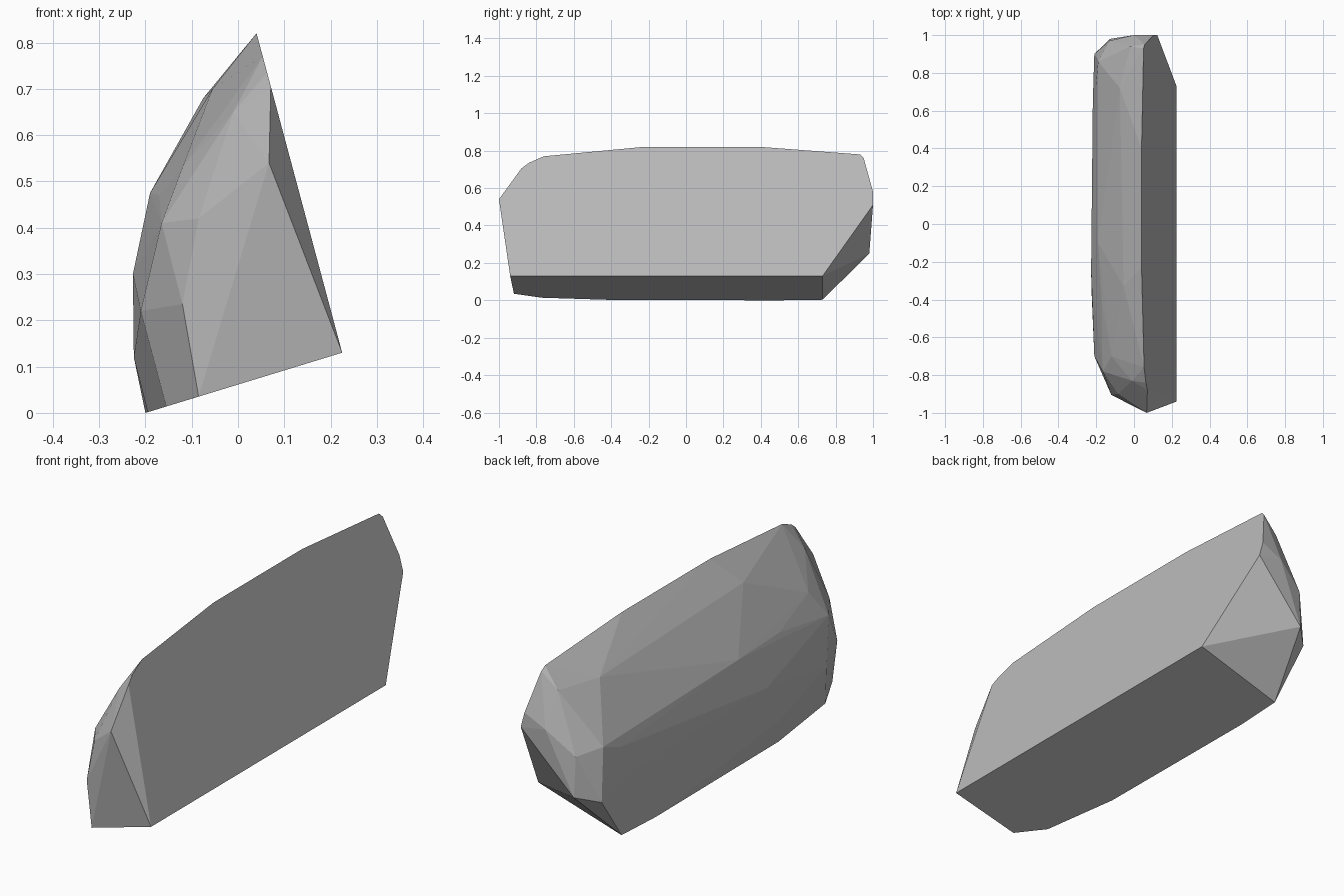
import bpy, bmesh


def side(y, z):
    """Point on the large flat broken side."""
    return (0.225 - (z - 0.13) * 0.268, y, z)


def base(x, y):
    """Point on the flat sloping underside."""
    return (x, y, (x + 0.2) * 0.306)


# Outline of the flat side
points = [side(y, z) for y, z in (
    (-0.94, 0.13), (-0.88, 0.705), (-0.84, 0.735), (-0.76, 0.77),
    (-0.23, 0.82), (0.40, 0.82), (0.93, 0.78), (0.95, 0.76),
    (1.0, 0.58), (1.0, 0.51), (0.73, 0.13))]

# Outline of the underside
points += [base(x, y) for x, y in (
    (-0.085, -0.92), (-0.155, -0.77), (-0.195, -0.38), (-0.2, 0.5), (-0.19, 0.73))]

# Rounded outer face, then the front and back ends
points += [
    (-0.225, -0.35, 0.12), (-0.227, -0.25, 0.30), (-0.218, 0.65, 0.29),
    (-0.19, -0.10, 0.475), (-0.20, 0.75, 0.41), (-0.17, -0.42, 0.47),
    (-0.075, 0.72, 0.68), (-0.055, -0.33, 0.70), (-0.21, -0.70, 0.22),
    (0.067, -1.0, 0.54), (-0.12, -0.905, 0.235), (-0.085, -0.90, 0.42),
    (-0.165, -0.78, 0.41), (-0.12, -0.70, 0.53), (-0.01, -0.83, 0.65),
    (-0.127, 0.98, 0.25), (-0.21, 0.90, 0.22), (-0.19, 0.86, 0.45),
    (-0.13, 0.97, 0.43), (0.0, 1.0, 0.53), (-0.02, 0.94, 0.69)]

bm = bmesh.new()
for p in points:
    bm.verts.new(p)
hull = bmesh.ops.convex_hull(bm, input=bm.verts)
loose = {g for key in ("geom_interior", "geom_unused") for g in hull[key]
         if isinstance(g, bmesh.types.BMVert)}
bmesh.ops.delete(bm, geom=list(loose), context="VERTS")
bmesh.ops.recalc_face_normals(bm, faces=bm.faces)

mesh = bpy.data.meshes.new("stone_shard")
bm.to_mesh(mesh)
bm.free()
shard = bpy.data.objects.new("stone_shard", mesh)
bpy.context.collection.objects.link(shard)

# Plain grey stone
stone = bpy.data.materials.new("grey_stone")
stone.diffuse_color = (0.5, 0.5, 0.5, 1)
mesh.materials.append(stone)
